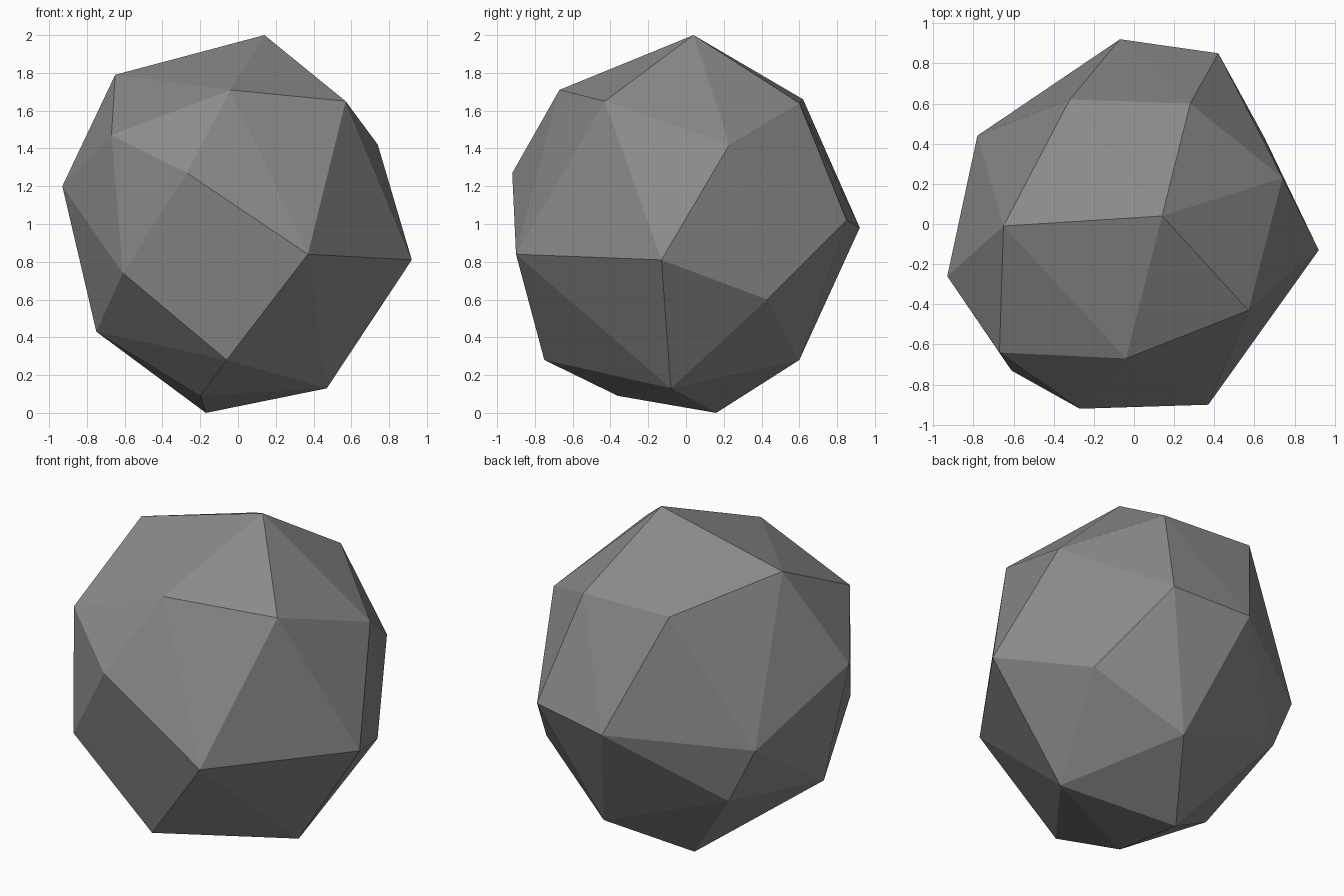
import bpy
import bmesh

# Remove the default cube
default_cube = bpy.data.objects.get("Cube")
if default_cube:
    bpy.data.objects.remove(default_cube, do_unlink=True)


def make_material(name, color):
    material = bpy.data.materials.new(name)
    material.use_nodes = True
    material.diffuse_color = color
    shader = next(n for n in material.node_tree.nodes if n.type == "BSDF_PRINCIPLED")
    shader.inputs["Base Color"].default_value = color
    return material


# Corner points of the boulder, grouped in rings from the crown to the base
crown = [(.14, .04, 2), (-.65, -.01, 1.79), (-.04, -.67, 1.71),
         (.57, -.43, 1.65), (.28, .60, 1.64), (-.32, .62, 1.66)]
shoulder = [(.74, .23, 1.42), (-.67, -.64, 1.47),
            (-.27, -.92, 1.27), (-.93, -.26, 1.20)]
waist = [(.42, .85, 1.02), (-.07, .92, .98), (-.78, .44, .89),
         (.37, -.90, .84), (.92, -.13, .81), (-.61, -.73, .74)]
foot = [(.65, .43, .60), (-.62, .47, .55), (-.75, -.27, .43),
        (-.06, -.75, .28), (.14, .60, .28)]
base = [(.47, -.08, .13), (-.20, -.36, .09), (-.17, .16, 0)]


def build_boulder(name, rings, material):
    """Wrap flat facets around the corner points."""
    bm = bmesh.new()
    for ring in rings:
        for point in ring:
            bm.verts.new(point)
    bmesh.ops.convex_hull(bm, input=bm.verts[:])
    bmesh.ops.recalc_face_normals(bm, faces=bm.faces[:])
    for face in bm.faces:
        face.smooth = False
    mesh = bpy.data.meshes.new(name)
    bm.to_mesh(mesh)
    bm.free()
    mesh.materials.append(material)
    boulder = bpy.data.objects.new(name, mesh)
    bpy.context.scene.collection.objects.link(boulder)
    return boulder


# Faceted boulder in plain stone grey
stone_grey = make_material("stone grey", (.26, .26, .26, 1))
build_boulder("boulder", [crown, shoulder, waist, foot, base], stone_grey)
